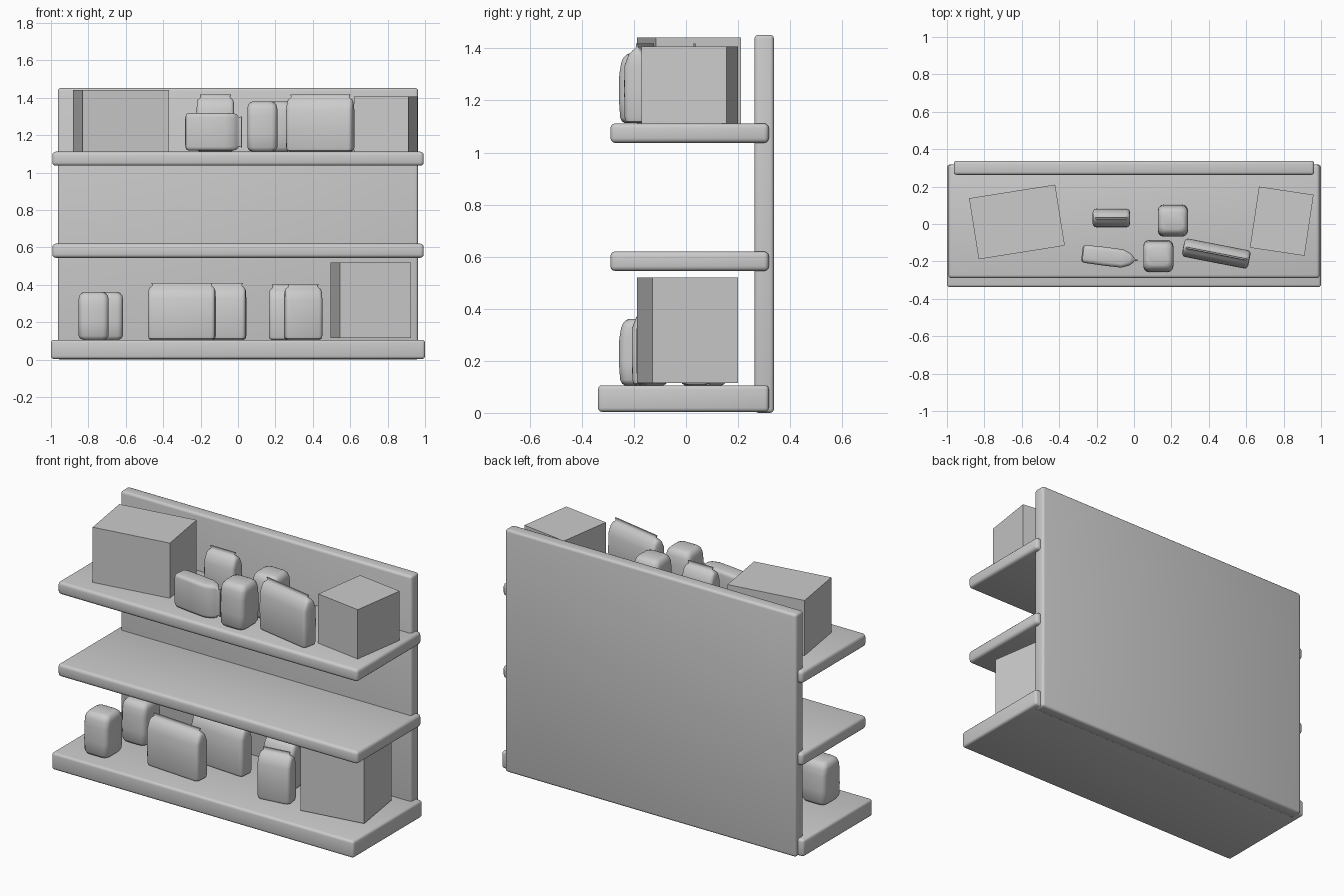
import bpy, bmesh, math
from mathutils import Matrix, Vector

if "Cube" in bpy.data.objects:
    bpy.data.objects.remove(bpy.data.objects["Cube"])


def finish(name, bm, loc, rot=(0, 0, 0), smooth=True):
    bmesh.ops.recalc_face_normals(bm, faces=bm.faces)
    me = bpy.data.meshes.new(name)
    bm.to_mesh(me)
    bm.free()
    if smooth:
        me.shade_smooth()
        me.set_sharp_from_angle(angle=math.radians(40))
    ob = bpy.data.objects.new(name, me)
    ob.location = loc
    ob.rotation_euler = [math.radians(a) for a in rot]
    bpy.context.collection.objects.link(ob)
    return ob


def slab(name, lo, hi, bevel=0.0, turn=0):
    """Box between two corners, optionally with rounded edges."""
    size = Vector(hi) - Vector(lo)
    bm = bmesh.new()
    bmesh.ops.create_cube(bm, size=1, matrix=Matrix.Diagonal((*size, 1)))
    if bevel:
        bmesh.ops.bevel(bm, geom=bm.edges[:], offset=bevel, segments=3,
                        profile=0.5, affect='EDGES')
    return finish(name, bm, (Vector(hi) + Vector(lo)) / 2, (0, 0, turn), bool(bevel))


def loft(name, size, levels, loc, rot=(0, 0, 0), radius=0.02):
    """Stack of rounded rectangles; levels = (height fraction, side inset, thickness fraction)."""
    w, t, h = size
    bm = bmesh.new()
    rings = []
    for zf, inset, tf in levels:
        hx, hy = w / 2 - inset, t * tf / 2
        r = min(radius, hy * 0.8)
        ring = []
        for q, (sx, sy) in enumerate(((1, 1), (-1, 1), (-1, -1), (1, -1))):
            for k in range(4):
                a = math.pi / 2 * (q + k / 3)
                ring.append(bm.verts.new((sx * (hx - r) + r * math.cos(a),
                                          sy * (hy - r) + r * math.sin(a), zf * h)))
        rings.append(ring)
    for a, b in zip(rings, rings[1:]):
        for i in range(16):
            j = (i + 1) % 16
            bm.faces.new((a[i], a[j], b[j], b[i]))
    bm.faces.new(rings[0][::-1])
    bm.faces.new(rings[-1])
    return finish(name, bm, loc, rot)


# Shelf unit
slab("back_panel", (-0.963, 0.263, 0), (0.963, 0.338, 1.452), 0.015)
slab("base_shelf", (-1, -0.338, 0.004), (1, 0.318, 0.106), 0.015)
slab("middle_shelf", (-0.993, -0.29, 0.545), (0.993, 0.318, 0.62), 0.018)
slab("top_shelf", (-0.993, -0.29, 1.037), (0.993, 0.318, 1.112), 0.018)

# Cardboard boxes: centre x, centre y, width, depth, bottom, top, turn
for name, x, y, w, d, z0, z1, turn in (
        ("box_top_left", -0.626, 0.011, 0.466, 0.33, 1.112, 1.442, 9),
        ("box_top_right", 0.79, 0.015, 0.295, 0.33, 1.112, 1.407, -8.5),
        ("box_bottom_right", 0.71, 0.006, 0.385, 0.333, 0.115, 0.52, 8.8)):
    slab(name, (x - w / 2, y - d / 2, z0), (x + w / 2, y + d / 2, z1), 0, turn)

# Sealed bags with a pinched lip
BAG = ((0, .015, .70), (.02, .004, .88), (.07, 0, .96), (.4, 0, 1), (.72, 0, .98),
       (.86, .001, .66), (.91, .006, .38), (.945, .02, .14), (.96, .021, .08), (1, .016, .08))
for name, w, h, loc, rot in (
        ("bag_top_small", 0.20, 0.305, (-0.121, 0.032, 1.113), (0, 0, 0)),
        ("bag_top_lying", 0.20, 0.30, (-0.278, -0.158, 1.218), (0, 90, -7)),
        ("bag_top_large", 0.36, 0.305, (0.44, -0.158, 1.113), (0, 0, -11)),
        ("bag_bottom_large_front", 0.36, 0.305, (-0.30, -0.147, 0.106), (0, 0, -4)),
        ("bag_bottom_large_rear", 0.36, 0.305, (-0.137, 0.04, 0.106), (0, 0, -4)),
        ("bag_bottom_small_front", 0.20, 0.30, (0.348, -0.13, 0.106), (0, 0, 8)),
        ("bag_bottom_small_rear", 0.20, 0.295, (0.265, 0.04, 0.106), (0, 0, 0))):
    loft(name, (w, 0.10, h), BAG, loc, rot)

# Soft rounded packs
PACK = ((0, .025, .74), (.025, .009, .86), (.08, 0, .94), (.35, 0, 1), (.7, 0, .98),
        (.86, 0, .90), (.93, .004, .82), (.98, .014, .68), (1, .026, .55))
for name, x, y, z, h in (("pack_top_front", 0.13, -0.172, 1.113, 0.267),
                         ("pack_top_rear", 0.208, 0.018, 1.113, 0.267),
                         ("pack_bottom_front", -0.772, -0.172, 0.106, 0.255),
                         ("pack_bottom_rear", -0.695, 0.075, 0.106, 0.255)):
    loft(name, (0.16, 0.172, h), PACK, (x, y, z), radius=0.03)
